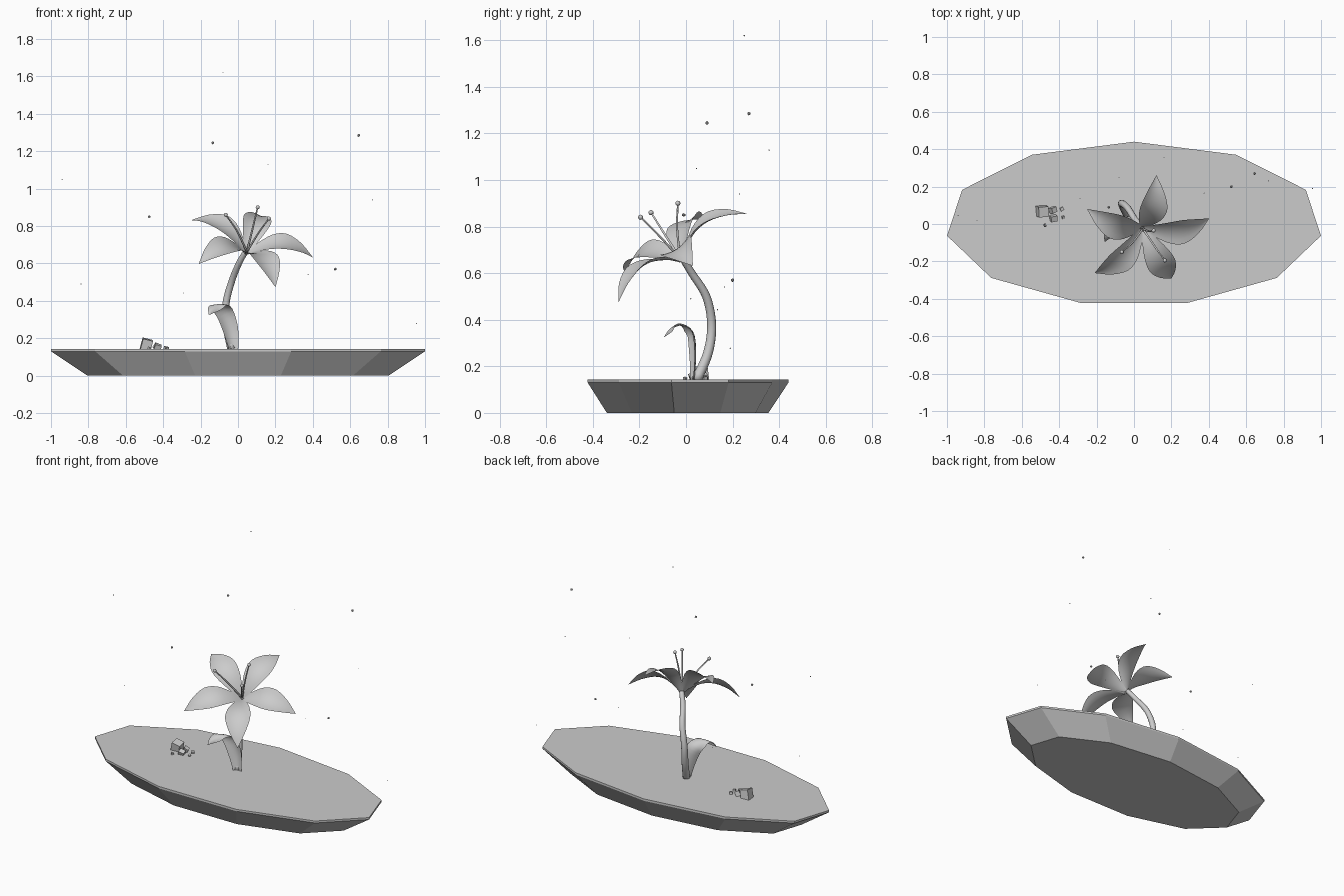
import bpy, bmesh
from math import cos, sin, radians
from mathutils import Vector, Euler, Matrix
from mathutils.geometry import interpolate_bezier

if "Cube" in bpy.data.objects:
    bpy.data.objects.remove(bpy.data.objects["Cube"])


def finish(name, bm, smooth=False):
    me = bpy.data.meshes.new(name)
    bmesh.ops.recalc_face_normals(bm, faces=bm.faces[:])
    bm.to_mesh(me)
    bm.free()
    for p in me.polygons:
        p.use_smooth = smooth
    ob = bpy.data.objects.new(name, me)
    bpy.context.collection.objects.link(ob)
    return ob


def smooth_path(pts, n=5):
    """Sample a smooth curve through points of any dimension up to 3."""
    pts = [Vector(p) for p in pts]
    out = []
    for i in range(len(pts) - 1):
        a, b = pts[i], pts[i + 1]
        ta = (b - pts[max(i - 1, 0)]) / (6 if i else 3)
        last = i + 2 >= len(pts)
        tb = (b - a) / 3 if last else (pts[i + 2] - a) / 6
        seg = interpolate_bezier(a, a + ta, b - tb, b, n + 1)
        out += [Vector(s) for s in (seg if last else seg[:-1])]
    return out


def blade(name, rows, across=6):
    """Curved sheet: each row is (centre, half width, side axis, up axis, cup)."""
    bm = bmesh.new()
    prev = None
    for c, w, side, up, cup in rows:
        row = []
        for j in range(across + 1):
            s = 2 * j / across - 1
            row.append(bm.verts.new(c + side * (w * s) + up * (cup * s * s)))
        if prev:
            for j in range(across):
                bm.faces.new((prev[j], prev[j + 1], row[j + 1], row[j]))
        prev = row
    return finish(name, bm, True)


def tube(name, pts, r0, r1, sides=10):
    path = smooth_path(pts)
    bm = bmesh.new()
    prev, side = None, Vector((1, 0, 0))
    for i, p in enumerate(path):
        t = (path[min(i + 1, len(path) - 1)] - path[max(i - 1, 0)]).normalized()
        side = (side - t * side.dot(t)).normalized()
        up = t.cross(side)
        r = r0 + (r1 - r0) * i / (len(path) - 1)
        ring = [bm.verts.new(p + r * (side * cos(a) + up * sin(a)))
                for a in (radians(360 * k / sides) for k in range(sides))]
        if prev:
            for k in range(sides):
                m = (k + 1) % sides
                bm.faces.new((prev[k], prev[m], ring[m], ring[k]))
        else:
            bm.faces.new(ring[::-1])
        prev = ring
    bm.faces.new(prev)
    return finish(name, bm, True)


# Eleven-sided base slab with a thin rim
bm = bmesh.new()
prev = None
for z, s in ((0, .805), (.13, 1), (.143, 1)):
    ring = [bm.verts.new((s * 1.01 * sin(radians(360 * k / 11)),
                          s * .44 * cos(radians(360 * k / 11)), z)) for k in range(11)]
    if prev:
        for k in range(11):
            m = (k + 1) % 11
            bm.faces.new((prev[k], prev[m], ring[m], ring[k]))
    else:
        bm.faces.new(ring[::-1])
    prev = ring
bm.faces.new(prev)
finish("base", bm)

# Stem
tube("stem", [(-.035, .045, .14), (-.06, .095, .26), (-.065, .11, .38), (-.035, .087, .5),
              (.005, .025, .6), (.042, -.015, .665)], .022, .015, 12)

# Curled leaf
spine = smooth_path([(-.025, .035, .14), (-.045, .042, .25), (-.078, .03, .345),
                     (-.105, -.025, .383), (-.135, -.07, .36), (-.155, -.095, .325)], 4)
widths = smooth_path([(.026, 0), (.043, 0), (.047, 0), (.042, 0), (.027, 0), (.001, 0)], 4)
rows = []
for i, c in enumerate(spine):
    t = (spine[min(i + 1, len(spine) - 1)] - spine[max(i - 1, 0)]).normalized()
    side = Vector((1, .25, .1))
    side = (side - t * side.dot(t)).normalized()
    w = widths[i].x
    rows.append((c, w, side, side.cross(t), .4 * w))
blade("leaf", rows)

# Five petals around a tilted axis
centre = Vector((.052, -.036, .679))
axis = Vector((.21, -.535, .818)).normalized()
tips = [(.12, .26, .855), (.40, .03, .63), (.20, -.29, .475), (-.21, -.26, .595), (-.25, .08, .83)]
# profile: radius fraction, height along axis, half width
profile = smooth_path([(0, -.035, .012), (.16, .012, .04), (.36, .05, .068), (.57, .06, .075),
                       (.8, .04, .046), (1, 0, .001)], 3)
for i, tip in enumerate(tips):
    d = Vector(tip) - centre
    d -= axis * d.dot(axis)
    side = axis.cross(d).normalized()
    blade("petal_%d" % (i + 1),
          [(centre + d * f + axis * h, w, side, axis, .25 * w) for f, h, w in profile])

# Three stamens with round anthers
foot = centre - axis * .02
for i, tip in enumerate([(-.065, -.15, .86), (.105, -.035, .9), (.165, -.195, .84)]):
    tip = Vector(tip)
    mid = foot.lerp(tip, .5) + axis * .015
    tube("stamen_%d" % (i + 1), [foot, mid, tip], .006, .004, 6)
    bm = bmesh.new()
    bmesh.ops.create_uvsphere(bm, u_segments=10, v_segments=6, radius=.011,
                              matrix=Matrix.Translation(tip))
    finish("anther_%d" % (i + 1), bm, True)

# Broken rubble: position, size, tilt
rubble = [((-.49, .068, .163), (.055, .055, .065), (8, 14, 5)),
          ((-.43, .03, .153), (.035, .03, .03), (20, 15, 10)),
          ((-.433, .075, .155), (.03, .028, .032), (15, 30, 25)),
          ((-.385, .08, .148), (.018, .018, .016), (10, 5, 30)),
          ((-.378, .035, .147), (.014, .014, .012), (25, 10, 15)),
          ((-.474, -.004, .147), (.014, .012, .012), (5, 20, 40))]
for i, (p, s, r) in enumerate(rubble):
    bm = bmesh.new()
    m = Matrix.LocRotScale(Vector(p), Euler([radians(a) for a in r]), Vector(s))
    bmesh.ops.create_cube(bm, size=1, matrix=m)
    finish("rubble_%d" % (i + 1), bm)

# Floating motes, four large and the rest tiny
motes = [(-.135, .09, 1.245), (.645, .27, 1.285), (-.475, -.01, .85), (.52, .2, .57),
         (-.08, .25, 1.62), (.16, .357, 1.128), (-.94, .045, 1.05), (.72, .23, .94),
         (-.84, .02, .49), (.375, .165, .54), (-.29, .135, .443), (.955, .19, .278)]
for i, p in enumerate(motes):
    bm = bmesh.new()
    bmesh.ops.create_icosphere(bm, subdivisions=1, radius=.008 if i < 4 else .003,
                               matrix=Matrix.Translation(p))
    finish("mote_%d" % (i + 1), bm)
